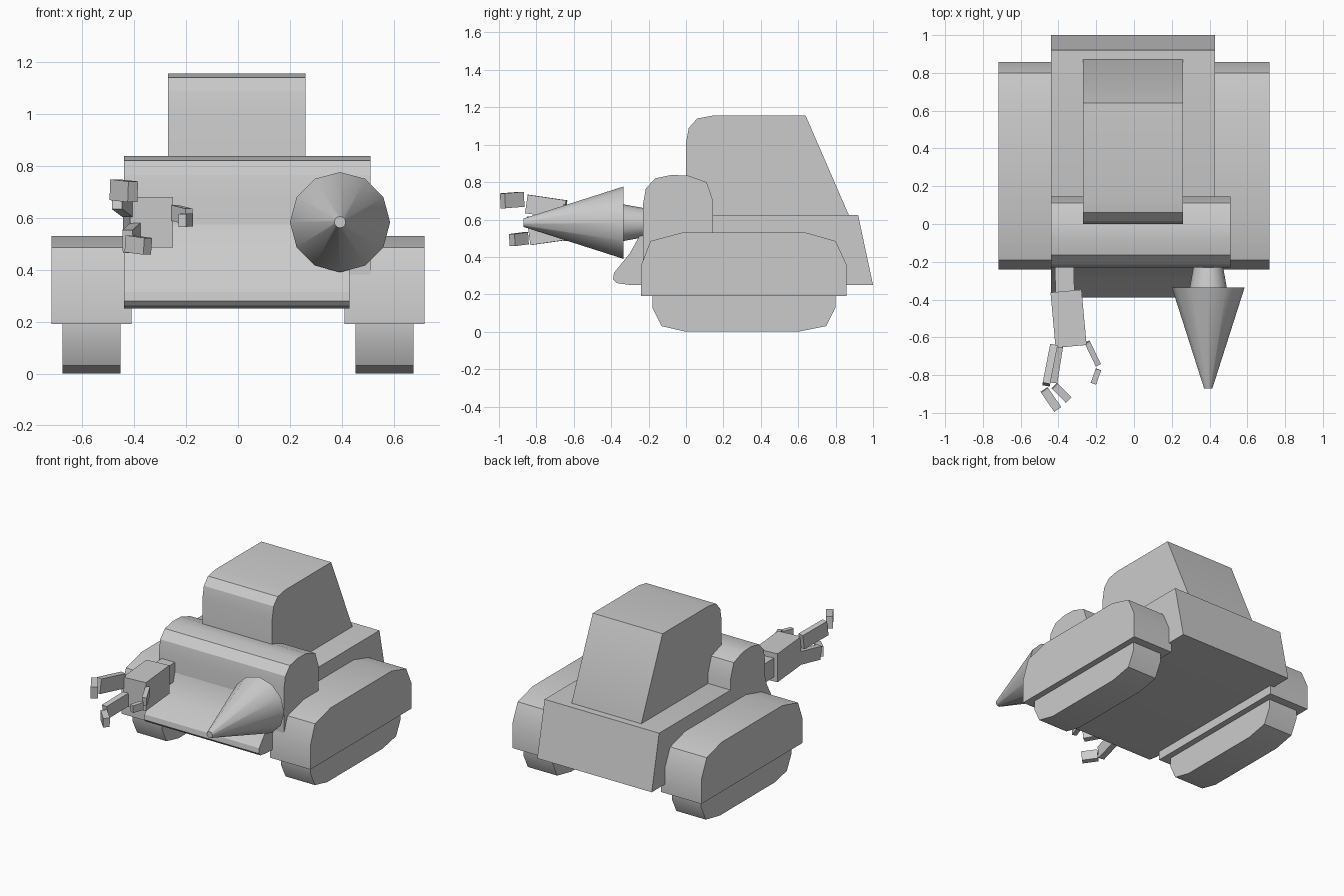
import bpy, bmesh, math
from mathutils import Vector, Matrix

if "Cube" in bpy.data.objects:
    bpy.data.objects.remove(bpy.data.objects["Cube"])


def finish(name, bm, angle=None):
    bmesh.ops.recalc_face_normals(bm, faces=bm.faces[:])
    me = bpy.data.meshes.new(name)
    bm.to_mesh(me)
    bm.free()
    ob = bpy.data.objects.new(name, me)
    bpy.context.collection.objects.link(ob)
    if angle:
        bpy.ops.object.select_all(action='DESELECT')
        bpy.context.view_layer.objects.active = ob
        ob.select_set(True)
        bpy.ops.object.shade_smooth_by_angle(angle=math.radians(angle))
    return ob


def extrude_profile(name, x0, x1, pts):
    """Side profile of (y, z) points swept along x."""
    bm = bmesh.new()
    face = bm.faces.new([bm.verts.new((x0, y, z)) for y, z in pts])
    new = bmesh.ops.extrude_face_region(bm, geom=[face])['geom']
    verts = [g for g in new if isinstance(g, bmesh.types.BMVert)]
    bmesh.ops.translate(bm, verts=verts, vec=(x1 - x0, 0, 0))
    return finish(name, bm, 30)


def bar(name, a, b, w, h):
    """Box running from point a to point b, w wide and h high."""
    a, b = Vector(a), Vector(b)
    d = b - a
    bm = bmesh.new()
    m = (Matrix.Translation((a + b) / 2) @ d.to_track_quat('Y', 'Z').to_matrix().to_4x4()
         @ Matrix.Diagonal((w, d.length, h, 1)))
    bmesh.ops.create_cube(bm, size=1, matrix=m)
    return finish(name, bm)


def cone(name, x, z, y0, y1, r0, r1, sides=12):
    """Tapered round part from y0 (back) to y1 (front)."""
    bm = bmesh.new()
    m = Matrix.Translation((x, (y0 + y1) / 2, z)) @ Matrix.Rotation(math.pi / 2, 4, 'X')
    bmesh.ops.create_cone(bm, cap_ends=True, segments=sides, radius1=r0, radius2=r1,
                          depth=y0 - y1, matrix=m)
    return finish(name, bm, 35)


# Hull, front roll and cabin
extrude_profile("hull", -0.44, 0.43, [
    (-0.30, 0.25), (-0.37, 0.26), (-0.39, 0.28), (-0.385, 0.315), (-0.30, 0.42),
    (-0.25, 0.51), (-0.23, 0.575), (0.0, 0.625), (0.92, 0.625), (1.0, 0.25)])
extrude_profile("front_housing", -0.44, 0.51, [
    (-0.23, 0.38), (-0.23, 0.68), (-0.215, 0.765), (-0.165, 0.82), (-0.08, 0.838),
    (0.01, 0.835), (0.11, 0.80), (0.145, 0.70), (0.145, 0.38)])
extrude_profile("cabin", -0.27, 0.26, [
    (0.0, 0.60), (0.0, 1.01), (0.015, 1.09), (0.06, 1.14), (0.14, 1.155),
    (0.64, 1.155), (0.87, 0.625), (0.87, 0.60)])

# Fenders and tracks on both sides
fender = [(-0.24, 0.19), (-0.24, 0.355), (-0.19, 0.485), (-0.02, 0.53),
          (0.64, 0.53), (0.80, 0.485), (0.858, 0.36), (0.858, 0.19)]
track = [(-0.18, 0.20), (-0.18, 0.13), (-0.13, 0.03), (0.0, 0.0),
         (0.60, 0.0), (0.75, 0.03), (0.80, 0.13), (0.80, 0.20)]
for side, s in (("left", -1), ("right", 1)):
    extrude_profile(side + "_fender", s * 0.41, s * 0.718, fender)
    extrude_profile(side + "_track", s * 0.452, s * 0.676, track)

# Drill
cone("drill_shaft", 0.393, 0.583, -0.18, -0.335, 0.07, 0.098)
cone("drill_bit", 0.393, 0.583, -0.335, -0.87, 0.193, 0.022)

# Arm and palm
bar("arm", (-0.37, -0.18, 0.58), (-0.365, -0.37, 0.58), 0.10, 0.13)
bar("palm", (-0.36, -0.355, 0.583), (-0.333, -0.648, 0.583), 0.165, 0.195)

# Fingers: (start, knuckle, tip start, tip end), widths and heights
fingers = {
    "upper_finger": ((-0.425, -0.645, 0.653), (-0.465, -0.85, 0.683),
                     (-0.475, -0.878, 0.708), (-0.405, -0.98, 0.70), 0.04, 0.10, 0.045, 0.08),
    "lower_finger": ((-0.395, -0.645, 0.535), (-0.425, -0.835, 0.508),
                     (-0.42, -0.857, 0.50), (-0.348, -0.93, 0.49), 0.04, 0.09, 0.042, 0.065),
    "thumb": ((-0.248, -0.625, 0.62), (-0.19, -0.745, 0.605),
              (-0.188, -0.77, 0.592), (-0.215, -0.845, 0.59), 0.03, 0.06, 0.03, 0.05),
}
for name, (a, b, c, d, w, h, tw, th) in fingers.items():
    bar(name, a, b, w, h)
    bar(name + "_tip", c, d, tw, th)
